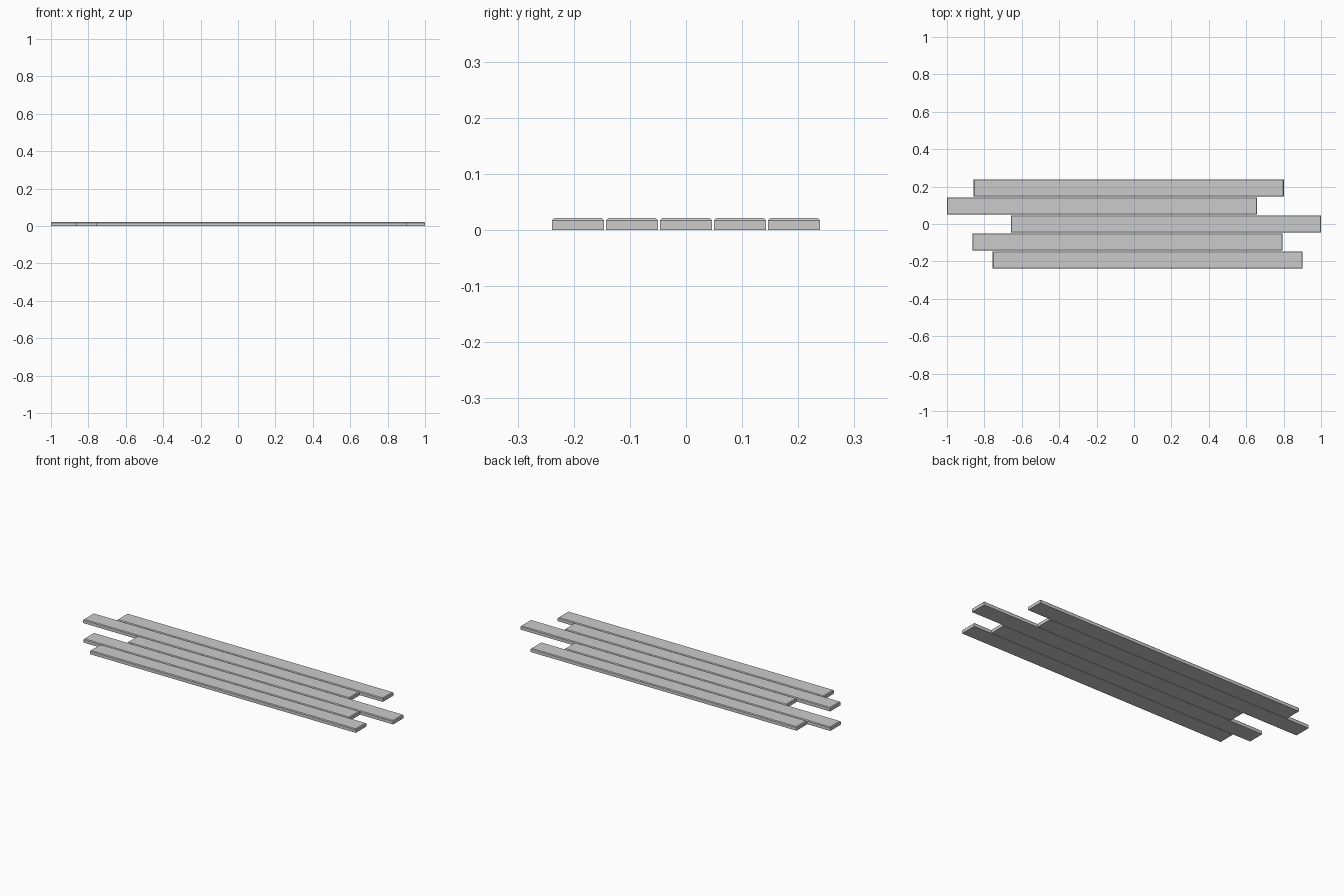
import bpy, bmesh

if "Cube" in bpy.data.objects:
    bpy.data.objects.remove(bpy.data.objects["Cube"])

LENGTH, WIDTH, HEIGHT, PITCH = 1.658, 0.093, 0.021, 0.0962
CHAMFER = 0.004


def plank(name, x, y):
    """Board with a flat underside and chamfered upper edges."""
    bm = bmesh.new()
    bmesh.ops.create_cube(bm, size=1)
    for v in bm.verts:
        v.co.x *= LENGTH
        v.co.y *= WIDTH
        v.co.z = (v.co.z + 0.5) * HEIGHT
    top_edges = [e for e in bm.edges if all(v.co.z > HEIGHT / 2 for v in e.verts)]
    bmesh.ops.bevel(bm, geom=top_edges, offset=CHAMFER, segments=1,
                    affect='EDGES', profile=0.5)
    mesh = bpy.data.meshes.new(name)
    bm.to_mesh(mesh)
    bm.free()
    obj = bpy.data.objects.new(name, mesh)
    obj.location = (x, y, 0)
    bpy.context.collection.objects.link(obj)


# Staggered floor planks, front to back
for i, x in enumerate([0.073, -0.035, 0.171, -0.171, -0.028]):
    plank(f"floor_plank_{i + 1}", x, (i - 2) * PITCH)
